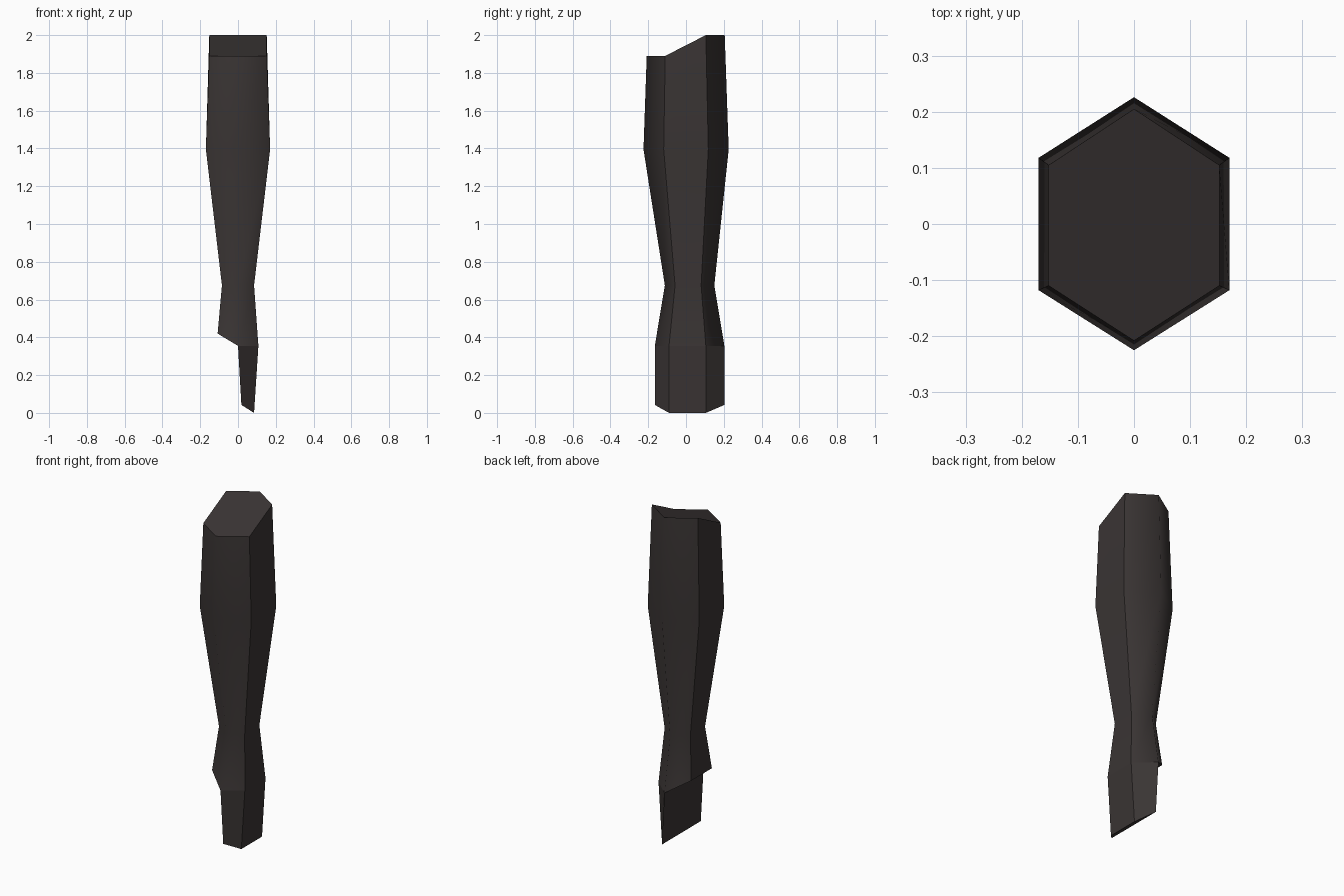
import bpy
import bmesh

if "Cube" in bpy.data.objects:
    bpy.data.objects.remove(bpy.data.objects["Cube"])

mat = bpy.data.materials.new("dark brown")
mat.diffuse_color = (0.042, 0.035, 0.034, 1)
mat.use_nodes = True
mat.node_tree.nodes["Principled BSDF"].inputs["Base Color"].default_value = mat.diffuse_color


def finish(name, bm):
    bmesh.ops.recalc_face_normals(bm, faces=bm.faces)
    mesh = bpy.data.meshes.new(name)
    bm.to_mesh(mesh)
    bm.free()
    mesh.materials.append(mat)
    obj = bpy.data.objects.new(name, mesh)
    bpy.context.collection.objects.link(obj)


def hexagon(bm, x, ys, zs):
    """Six-sided ring, points toward front and back; zs follow the corners."""
    a, b, c, d = ys
    pts = [(0, a), (x, b), (x, c), (0, d), (-x, c), (-x, b)]
    return [bm.verts.new((px, py, z)) for (px, py), z in zip(pts, zs)]


# Tapered peg with slanted top, narrow waist and flared foot
bm = bmesh.new()
rings = [
    hexagon(bm, 0.108, (-0.165, -0.09, 0.105, 0.203), (0.355,) * 4 + (0.42,) * 2),
    hexagon(bm, 0.085, (-0.112, -0.058, 0.08, 0.15), (0.675,) * 6),
    hexagon(bm, 0.17, (-0.225, -0.118, 0.118, 0.226), (1.395,) * 6),
    hexagon(bm, 0.152, (-0.208, -0.11, 0.105, 0.205), (1.89, 1.89, 2, 2, 2, 1.89)),
]
for low, high in zip(rings, rings[1:]):
    for i in range(6):
        j = (i + 1) % 6
        f = bm.faces.new((low[i], low[j], high[j], high[i]))
        f.smooth = True
    # side corners stay crisp, front and back ridges are soft
    for i in (1, 2, 4, 5):
        bm.edges.get((low[i], high[i])).smooth = False

# Slanted top, underside of the foot, and half-width blade below it
bm.faces.new(rings[-1])
foot = rings[0]
bm.faces.new([foot[i] for i in (3, 4, 5, 0)])
top = foot[:4]
tip = [bm.verts.new(p) for p in ((0.018, -0.165, 0.042), (0.085, -0.09, 0),
                                 (0.085, 0.105, 0), (0.018, 0.203, 0.042))]
for i in range(4):
    j = (i + 1) % 4
    bm.faces.new((tip[i], tip[j], top[j], top[i]))
bm.faces.new(tip)
# Crisp edges around every flat face
for f in bm.faces:
    if not f.smooth:
        for e in f.edges:
            e.smooth = False
finish("carved_peg", bm)
